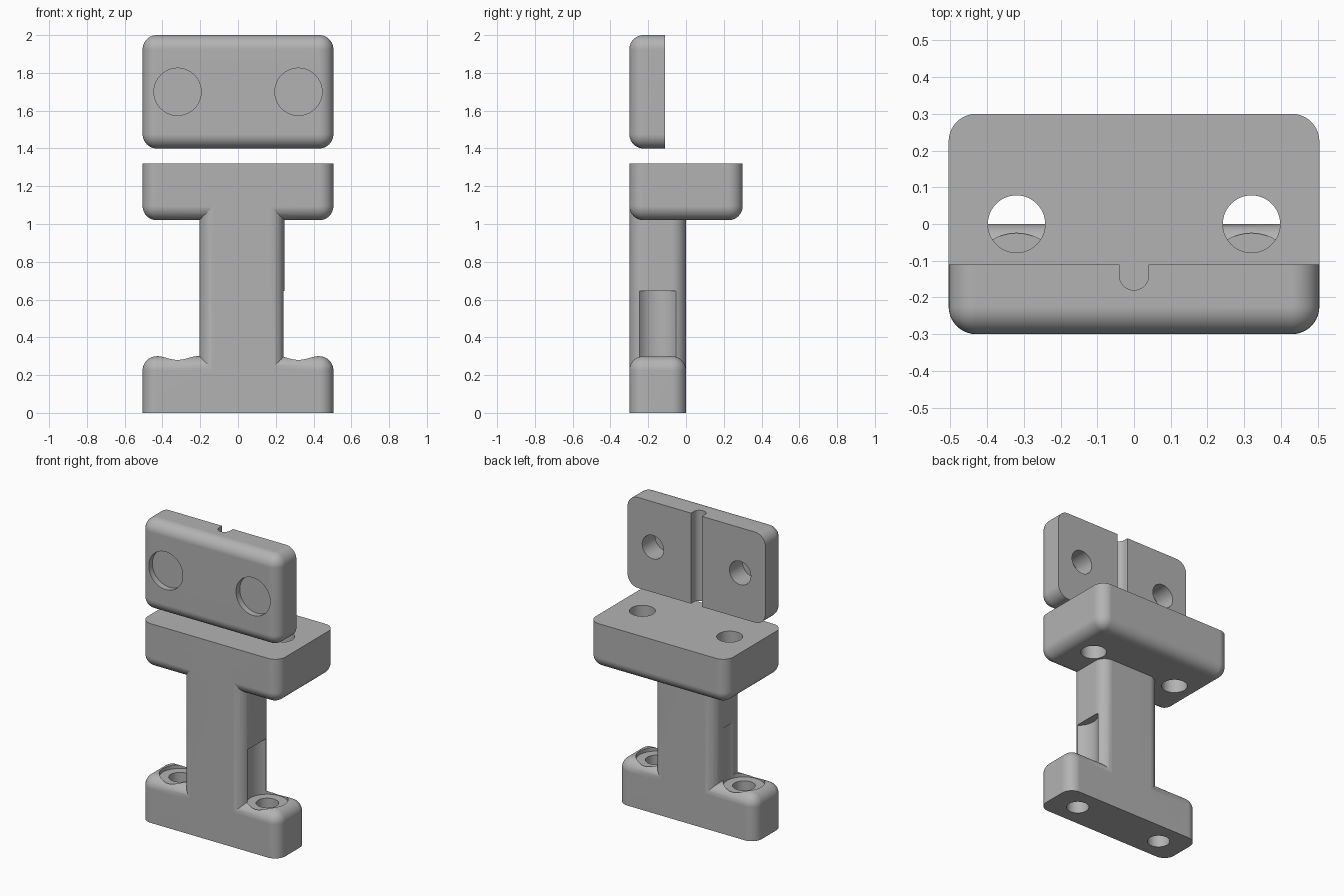
import bpy, bmesh, math
from mathutils import Matrix, Vector

if "Cube" in bpy.data.objects:
    bpy.data.objects.remove(bpy.data.objects["Cube"])

FILLET = 0.075
HOLE_X = 0.32

grey = bpy.data.materials.new("plain grey")
grey.use_nodes = True
grey.diffuse_color = (0.45, 0.45, 0.45, 1)
grey.node_tree.nodes["Principled BSDF"].inputs["Base Color"].default_value = (0.45, 0.45, 0.45, 1)


def make_object(name, bm):
    bmesh.ops.recalc_face_normals(bm, faces=bm.faces[:])
    mesh = bpy.data.meshes.new(name)
    bm.to_mesh(mesh)
    bm.free()
    mesh.materials.append(grey)
    obj = bpy.data.objects.new(name, mesh)
    bpy.context.collection.objects.link(obj)
    return obj


def box(name, low, high, axis=None, end=None):
    """Box with fillets on edges along an axis, and round one end (+1 or -1)."""
    low, high = Vector(low), Vector(high)
    bm = bmesh.new()
    bmesh.ops.create_cube(bm, size=1)
    for v in bm.verts:
        v.co = (low + high) / 2 + v.co * (high - low)
    if axis is not None:
        def is_round(edge):
            a, b = (v.co[axis] for v in edge.verts)
            limit = high[axis] if end == 1 else low[axis]
            return abs(a - b) > 1e-5 or (end and abs(a - limit) < 1e-5)
        edges = [e for e in bm.edges if is_round(e)]
        bmesh.ops.bevel(bm, geom=edges, offset=FILLET, segments=10, profile=0.5,
                        affect='EDGES', clamp_overlap=True)
    return make_object(name, bm)


def cylinder(name, radius, start, end):
    """Cylinder running between two points."""
    start, end = Vector(start), Vector(end)
    bm = bmesh.new()
    turn = (end - start).to_track_quat('Z', 'Y').to_matrix().to_4x4()
    bmesh.ops.create_cone(bm, cap_ends=True, segments=64, radius1=radius, radius2=radius,
                          depth=(end - start).length,
                          matrix=Matrix.Translation((start + end) / 2) @ turn)
    return make_object(name, bm)


def activate(obj):
    bpy.ops.object.select_all(action='DESELECT')
    obj.select_set(True)
    bpy.context.view_layer.objects.active = obj


def combine(obj, other, operation):
    other.hide_render = True
    activate(obj)
    mod = obj.modifiers.new("combine", 'BOOLEAN')
    mod.operation, mod.solver, mod.object = operation, 'EXACT', other
    bpy.ops.object.modifier_apply(modifier=mod.name)
    bpy.data.objects.remove(other)


def finish(obj):
    activate(obj)
    bpy.ops.object.shade_smooth_by_angle(angle=math.radians(30))
    mod = obj.modifiers.new("even shading", 'WEIGHTED_NORMAL')
    mod.keep_sharp = True


# Stand: foot, post and shelf joined into one solid
stand = box("stand", (-0.505, -0.3, 0), (0.505, 0, 0.3), axis=2, end=1)
combine(stand, box("post", (-0.205, -0.3, 0.1), (0.245, 0, 1.2), axis=2), 'UNION')
combine(stand, box("shelf", (-0.505, -0.3, 1.02), (0.505, 0.3, 1.32), axis=2, end=-1), 'UNION')

# Clamp plate floating above the shelf, round on its front
plate = box("clamp_plate", (-0.505, -0.3, 1.4), (0.505, -0.11, 2), axis=1, end=-1)

for x in (-HOLE_X, HOLE_X):
    # Foot screw holes, with head clearance running up into the post
    combine(stand, cylinder("foot_hole", 0.068, (x, -0.15, -0.1), (x, -0.15, 0.4)), 'DIFFERENCE')
    combine(stand, cylinder("head_clearance", 0.125, (x, -0.15, 0.275), (x, -0.15, 0.645)), 'DIFFERENCE')
    # Shelf holes
    combine(stand, cylinder("shelf_hole", 0.078, (x, 0, 0.9), (x, 0, 1.5)), 'DIFFERENCE')
    # Plate: shallow front recess and blind hole from the back
    combine(plate, cylinder("front_recess", 0.125, (x, -0.4, 1.7), (x, -0.26, 1.7)), 'DIFFERENCE')
    combine(plate, cylinder("back_hole", 0.078, (x, -0.245, 1.7), (x, 0, 1.7)), 'DIFFERENCE')

# Round-bottomed groove down the back of the plate
combine(plate, box("groove_slot", (-0.04, -0.14, 1.3), (0.04, 0, 2.1)), 'DIFFERENCE')
combine(plate, cylinder("groove_floor", 0.04, (0, -0.14, 1.3), (0, -0.14, 2.1)), 'DIFFERENCE')

for part in (stand, plate):
    finish(part)
